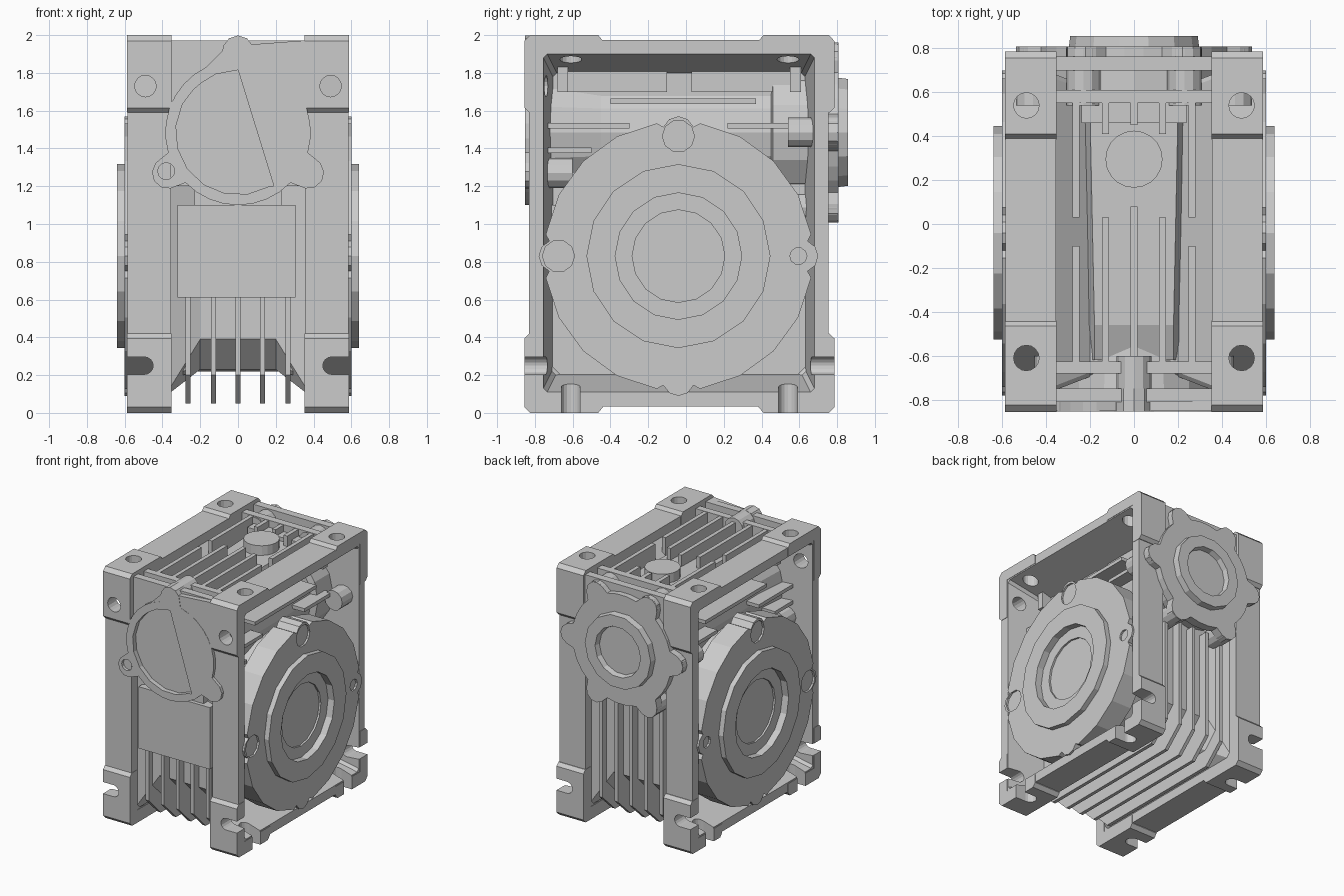
import bpy, bmesh
from math import sin, cos, pi, radians

if "Cube" in bpy.data.objects:
    bpy.data.objects.remove(bpy.data.objects["Cube"])


def loft(name, sections, mirror=False):
    """Skin equal-length point loops and cap both ends."""
    bm = bmesh.new()
    rings = [[bm.verts.new(p) for p in s] for s in sections]
    n = len(rings[0])
    for a, b in zip(rings, rings[1:]):
        for i in range(n):
            j = (i + 1) % n
            bm.faces.new((a[i], a[j], b[j], b[i]))
    bm.faces.new(rings[0][::-1])
    bm.faces.new(rings[-1])
    bmesh.ops.recalc_face_normals(bm, faces=bm.faces)
    me = bpy.data.meshes.new(name)
    bm.to_mesh(me)
    bm.free()
    ob = bpy.data.objects.new(name, me)
    bpy.context.collection.objects.link(ob)
    if mirror:
        ob.modifiers.new("mirror", 'MIRROR')
    return ob


def place(axis, p, t):
    return {'x': (t, p[0], p[1]), 'y': (p[0], t, p[1]), 'z': (p[0], p[1], t)}[axis]


def prism(name, pts, axis, a, b, mirror=False):
    return loft(name, [[place(axis, p, t) for p in pts] for t in (a, b)], mirror)


def box(name, x0, x1, y0, y1, z0, z1, mirror=False):
    return prism(name, [(x0, y0), (x1, y0), (x1, y1), (x0, y1)], 'z', z0, z1, mirror)


def circle(u, v, r, n=16):
    return [(u + r * cos(2 * pi * i / n), v + r * sin(2 * pi * i / n)) for i in range(n)]


def lathe(name, axis, u, v, prof, n=16, mirror=False):
    return loft(name, [[place(axis, p, t) for p in circle(u, v, r, n)] for r, t in prof], mirror)


def lobed(u, v, r, R, rl, n, phase, arc=4):
    """Round plate outline of radius r with n ears of radius rl centred at R."""
    pts = []
    for k in range(n):
        a = phase + 2 * pi * k / n
        for d in (-70, -35, 0, 35, 70):
            t = a + radians(d)
            pts.append((u + R * cos(a) + rl * cos(t), v + R * sin(a) + rl * sin(t)))
        gap = rl / R * 1.25
        for i in range(arc):
            t = a + gap + (2 * pi / n - 2 * gap) * i / (arc - 1)
            pts.append((u + r * cos(t), v + r * sin(t)))
    return pts


def cut(ob, cutters):
    for c in cutters:
        m = ob.modifiers.new("cut", 'BOOLEAN')
        m.operation, m.solver, m.object = 'DIFFERENCE', 'EXACT', c
        c.hide_render = True
        c.hide_set(True)


def bake(obs, cutters):
    dg = bpy.context.evaluated_depsgraph_get()
    for ob in obs:
        me = bpy.data.meshes.new_from_object(ob.evaluated_get(dg))
        ob.modifiers.clear()
        ob.data = me
    for c in cutters:
        bpy.data.objects.remove(c)


GY, GZ, WZ = -0.04, 0.83, 1.485      # gear axis (along x), worm axis height (along y)


# Main casting: waisted body with a framed recess on each side
def frame(d, x, c):
    e = d * .5 if d > 0 else d       # end walls taper less than floor and ceiling
    y0, y1, z0, z1 = -0.755 + e, 0.68 - e, 0.11 + d, 1.9 - d
    return [(x, y0 + c, z0), (x, y1 - c, z0), (x, y1, z0 + c), (x, y1, z1 - .02),
            (x, y1 - .02, z1), (x, y0 + .02, z1), (x, y0, z1 - .02), (x, y0, z0 + c)]


half = [(.1, .26, .02), (0, .585, .02), (-.075, .585, .03), (-.075, .355, .03),
        (0, .355, .03), (.12, .2, .16)]
casting = loft("casting", [frame(d, x, c) for d, x, c in half] +
               [frame(d, -x, c) for d, x, c in half[::-1]])

# Proud corner feet, L-shaped
corners = []
for Y, Ye, Yi, s in ((-.855, -.44, -.765, 1), (.785, .385, .69, -1)):
    for Z, Ze, Zi, t in ((0, .42, .1, 1), (2, 1.59, 1.91, -1)):
        pts = [(Ye, Z + .03 * t), (Ye - .025 * s, Z), (Y + .03 * s, Z), (Y, Z + .03 * t),
               (Y, Ze - .025 * t), (Y + .025 * s, Ze), (Yi, Ze), (Yi, Zi), (Ye, Zi)]
        for sx in (1, -1):
            corners.append(prism("corner_foot", pts, 'x', .352 * sx, .588 * sx))

# Mounting holes on top and front, open slots at the bottom
tools = []
for sx in (1, -1):
    def slot(v, r):
        arc = [(sx * (.495 - r * sin(pi * i / 8)), v + r * cos(pi * i / 8)) for i in range(9)]
        return [(sx * .7, v + r)] + arc + [(sx * .7, v - r)]
    for y in (-.61, .54):
        tools.append(prism("cut_top", circle(.49 * sx, y, .058), 'z', 1.8, 2.1))
        tools.append(prism("cut_bottom", slot(y, .05), 'z', -.1, .2))
    tools.append(prism("cut_front", circle(.49 * sx, 1.73, .057), 'y', -.95, -.68))
    for y0, y1 in ((-.95, -.68), (.61, .9)):
        tools.append(prism("cut_end_slot", slot(.25, .046), 'y', y0, y1))
for ob in [casting] + corners:
    cut(ob, tools)
bake([casting] + corners, tools)

# Gear drum, worm tunnel and its tapered flat roof
lathe("gear_drum", 'x', GY, GZ, [(.61, -.45), (.61, .45)], 20)
lathe("worm_tunnel", 'y', 0, WZ, [(.36, -.8), (.33, -.45), (.33, .45), (.38, .46), (.38, .72)], 16)
loft("tunnel_roof", [[(-w - .05, y, 1.7), (w + .05, y, 1.7), (w, y, z), (-w, y, z)]
                     for y, w, z in ((-.62, .18, 1.80), (-.46, .18, 1.86), (.5, .2, 1.88))])
box("tunnel_collar", -.24, .24, .46, .56, 1.6, 1.91)

# Side output flanges with raised hubs
flange = prism("side_flange", lobed(GY, GZ, .712, .655, .085, 4, 0, 5), 'x', .42, .60)
ftools = [prism("cut_bore", circle(GY, GZ, .42), 'x', .5, .7)]
for a, r in ((0, .045), (90, .085), (180, .085)):
    ftools.append(prism("cut_bolt", circle(GY + .635 * cos(radians(a)), GZ + .635 * sin(radians(a)), r, 10),
                        'x', .585, .7))
cut(flange, ftools)
bake([flange], ftools)
flange.modifiers.new("mirror", 'MIRROR')
lathe("side_hub", 'x', GY, GZ, [(.43, .48), (.43, .58), (.487, .59), (.487, .64), (.335, .64),
                               (.335, .585), (.245, .585), (.245, .57)], 16, True)

# Front wall, eared input plate with half-round recess, flush gusset behind it
box("front_wall", -.36, .36, -.81, -.75, 1.2, 1.972)
plate = prism("input_plate", lobed(0, WZ, .385, .43, .083, 3, pi / 2, 9), 'y', -.853, -.75)
prism_pts = [(.06, 1.95), (.36, 1.972), (.36, 1.42), (.33, 1.6), (.1, 1.83),
             (-.1, 1.83), (-.35, 1.61), (-.36, 1.64), (-.06, 1.94)]
prism("front_gusset", prism_pts, 'y', -.851, -.75)
dpts = [(.33 * cos(radians(a)), WZ + .33 * sin(radians(a))) for a in range(90, 304, 21)]
ptools = [prism("cut_recess", dpts + [(.19, 1.2)], 'y', -.9, -.815),
          prism("cut_hole", circle(-.38, 1.28, .045, 12), 'y', -.9, -.8)]
cut(plate, ptools)
bake([plate], ptools)
for k in range(3):
    a = pi / 2 + k * 2 * pi / 3
    lathe("input_boss", 'y', .43 * cos(a), WZ + .43 * sin(a), [(.08, -.79), (.08, -.6)], 12)

# Back bearing cover with six ears and bosses
box("back_wall", -.36, .36, .70, .762, 1.3, 1.97)
prism("cover_plate", lobed(0, WZ, .435, .455, .083, 6, 0), 'y', .74, .808)
for k in range(6):
    a = k * pi / 3
    lathe("cover_boss", 'y', .46 * cos(a), WZ + .46 * sin(a), [(.078, .54), (.078, .8)], 12)
lathe("cover_ring", 'y', 0, WZ, [(.30, .78), (.29, .857), (.2, .857), (.19, .815)], 14)

# Plain front panel
box("front_panel", -.32, .305, -.79, -.6, .61, 1.1)
box("panel_lip", -.23, .23, -.76, -.6, 1.1, 1.25)

# Wrap-around cooling fins: front, underside and back
wrap = [(-.76, 1.0), (-.76, .2), (-.61, .05), (.53, .05), (.69, .2), (.69, 1.08), (0, 1.08)]
for x in (-.265, -.13, 0, .13, .265):
    prism("wrap_fin", wrap, 'x', x - .014, x + .014)

# Top fins, cross ribs and round boss
for x, runs in ((.265, ((.03, .56), (-.63, -.1))), (.13, ((-.63, .03), (.41, .56))),
                (0, ((-.63, .08), (.45, .56)))):
    for y0, y1 in runs:
        for s in ((1, -1) if x else (1,)):
            box("top_fin", s * x - .016, s * x + .016, y0, y1, 1.7, 1.962)
for y0, y1 in ((-.68, -.625), (.55, .61)):
    box("top_rib", -.36, .36, y0, y1, 1.7, 1.965)
lathe("top_boss", 'z', 0, .295, [(.13, 1.7), (.13, 1.95)], 20)

# Horizontal ribs inside the side recesses
for z, y0, y1 in ((1.65, -.4, .37), (1.52, -.76, -.3), (1.52, .22, .56), (1.39, -.76, -.5)):
    box("side_rib", .2, .43, y0, y1, z - .014, z + .014, True)
